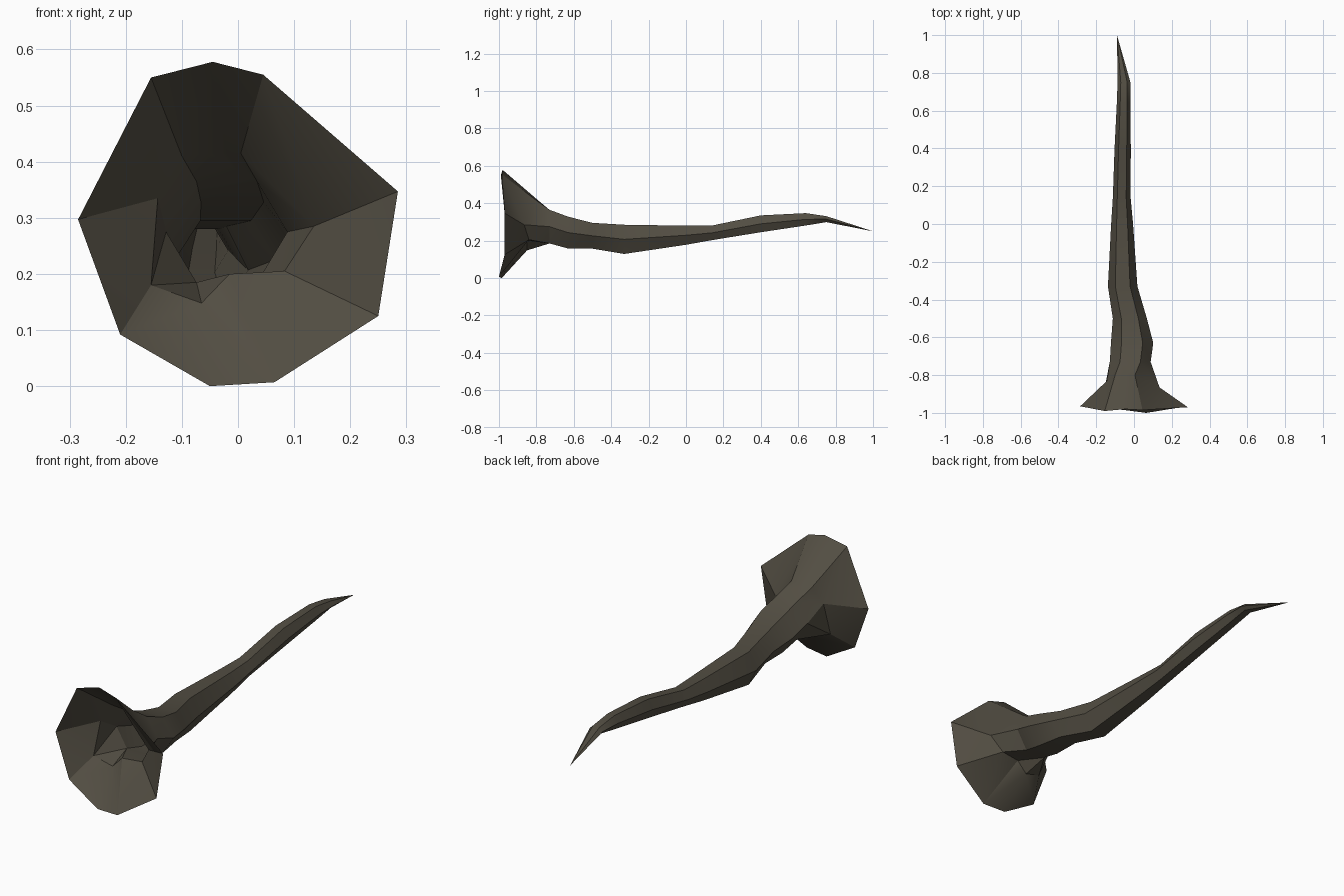
import bpy, bmesh, math

if "Cube" in bpy.data.objects:
    bpy.data.objects.remove(bpy.data.objects["Cube"])

horn_mat = bpy.data.materials.new("dark olive brown")
horn_mat.diffuse_color = (0.085, 0.075, 0.055, 1)
horn_mat.use_nodes = True
horn_mat.node_tree.nodes["Principled BSDF"].inputs["Base Color"].default_value = horn_mat.diffuse_color

# Uneven nine-sided mouth rim and the pinched neck behind it (x, y, z), clockwise
rim = [(-.155, -.99, .55), (-.045, -.98, .578), (.045, -.985, .555),
       (.285, -.97, .347), (.25, -.97, .125), (.065, -1, .007),
       (-.05, -.985, 0), (-.21, -.97, .092), (-.285, -.965, .297)]
neck = [(-.10, -.80, .41), (-.05, -.79, .415), (.005, -.80, .415),
        (.135, -.865, .285), (.083, -.84, .205), (-.015, -.85, .20),
        (-.065, -.85, .148), (-.155, -.865, .18), (-.143, -.83, .335)]

# Six-sided shaft sections: y, centre x, centre z, half width, half height
sections = [(-.73, -.02, .275, .108, .09),
            (-.63, -.01, .243, .112, .085),
            (-.50, -.022, .226, .09, .069),
            (-.33, -.06, .207, .078, .078),
            (0, -.063, .229, .058, .051),
            (.14, -.065, .242, .047, .039),
            (.40, -.06, .290, .043, .045),
            (.64, -.055, .314, .036, .033),
            (.75, -.053, .315, .034, .016)]
tip = (-.09, 1, .25)
# Shaft corner (degrees) that each rim point runs into
corner = [120, 120, 60, 0, 0, 300, 240, 180, 180]


def section(y, cx, cz, rx, rz):
    return [(cx + rx * math.cos(math.radians(a)), y,
             cz + rz / .866 * math.sin(math.radians(a))) for a in corner]


# Loft the open shell, then collapse doubled corners
bm = bmesh.new()
rings = [[bm.verts.new(p) for p in ring]
         for ring in [rim, neck] + [section(*s) for s in sections] + [[tip] * 9]]
for a, b in zip(rings, rings[1:]):
    for i in range(9):
        j = (i + 1) % 9
        bm.faces.new((a[i], a[j], b[j], b[i]))
bmesh.ops.remove_doubles(bm, verts=bm.verts, dist=.0005)
bmesh.ops.triangulate(bm, faces=bm.faces)
bmesh.ops.recalc_face_normals(bm, faces=bm.faces)

mesh = bpy.data.meshes.new("flared_horn")
bm.to_mesh(mesh)
bm.free()
mesh.materials.append(horn_mat)
horn = bpy.data.objects.new("flared_horn", mesh)
bpy.context.collection.objects.link(horn)
bpy.context.view_layer.objects.active = horn
horn.select_set(True)
bpy.ops.object.shade_smooth_by_angle(angle=math.radians(30))
